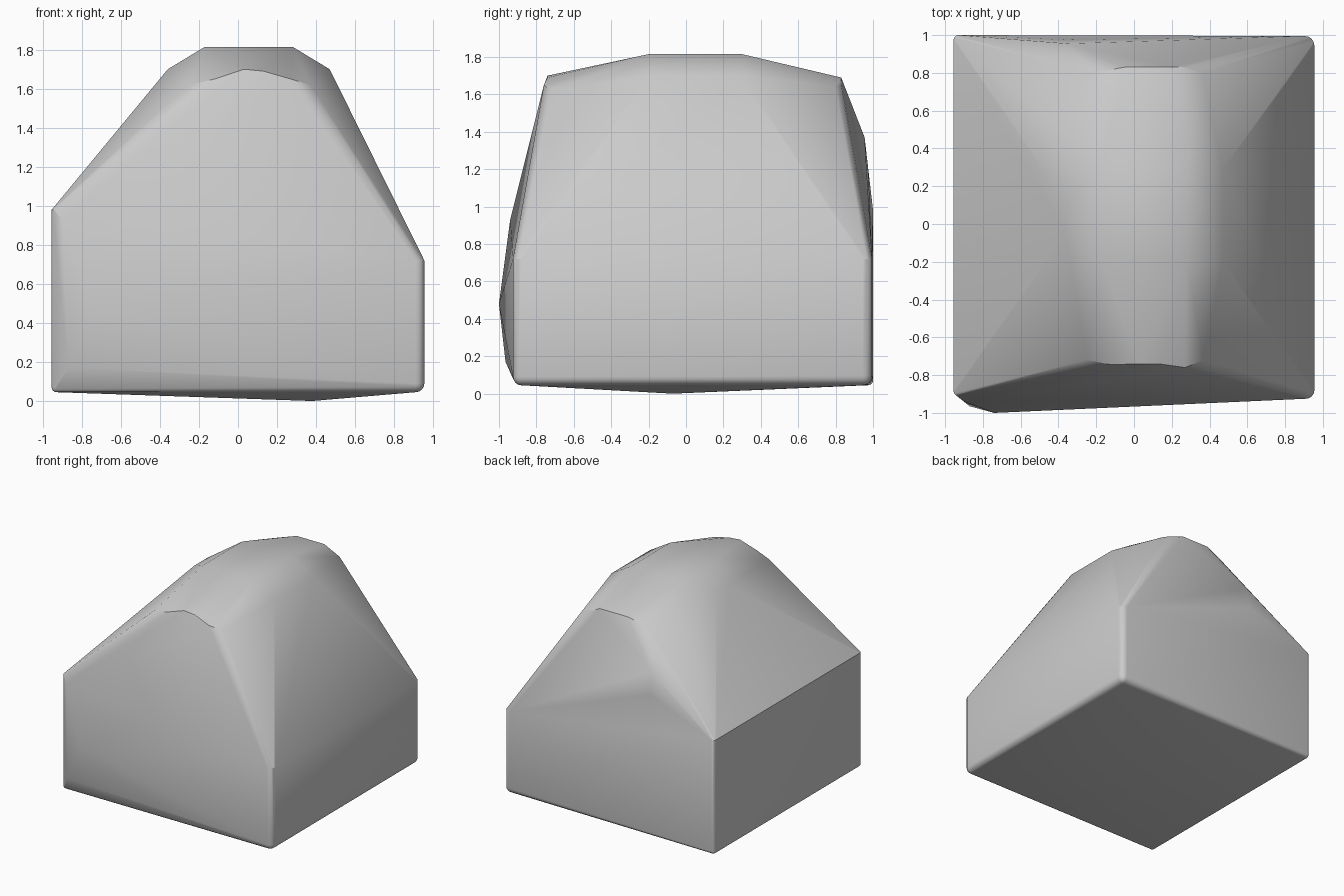
import bpy, bmesh
from math import sin, cos, pi

if "Cube" in bpy.data.objects:
    bpy.data.objects.remove(bpy.data.objects["Cube"])

stone = bpy.data.materials.new("stone_grey")
stone.use_nodes = True
stone.diffuse_color = (0.6, 0.6, 0.6, 1)
stone.node_tree.nodes["Principled BSDF"].inputs["Base Color"].default_value = (0.6, 0.6, 0.6, 1)

bm = bmesh.new()


def rounded_corner(x, y, top, r, steps=4):
    """Upright corner post with a rounded foot and a rounded outer edge."""
    sx, sy = (1 if x > 0 else -1), (1 if y > 0 else -1)
    cx, cy = x - sx * r, y - sy * r
    for i in range(steps + 1):
        a = i / steps * pi / 2
        px, py = sx * r * cos(a), sy * r * sin(a)
        bm.verts.new((cx + px, cy + py, top))
        for j in range(steps + 1):
            b = j / steps * pi / 2
            bm.verts.new((cx + px * cos(b), cy + py * cos(b), 0.045 + r - r * sin(b)))


# Four lower corners of the block
rounded_corner(0.955, 0.995, 0.72, 0.05)
rounded_corner(0.955, -0.925, 0.72, 0.045)
rounded_corner(-0.955, 1.0, 0.98, 0.025)
rounded_corner(-0.955, -0.91, 0.98, 0.025)

# Shallow point of the underside and bulge of the front
under_and_front = [(0.38, -0.07, 0), (-0.74, -1.0, 0.48),
                   (-0.87, -0.965, 0.17), (-0.9, -0.94, 0.93)]
# Rim along the top of the front face
front_rim = [(-0.25, -0.72, 1.62), (-0.12, -0.745, 1.65), (0.03, -0.74, 1.7),
             (0.13, -0.74, 1.69), (0.27, -0.76, 1.65), (0.37, -0.72, 1.62)]
# Rim along the top of the back face and its chipped corner
back_rim = [(-0.22, 0.8, 1.64), (-0.05, 0.83, 1.69), (0.2, 0.83, 1.69),
            (0.28, 0.83, 1.65), (0.36, 0.8, 1.64),
            (-0.35, 0.955, 1.37), (-0.36, 0.975, 1.19)]
# Crown and its shoulders
crown = [(-0.17, -0.2, 1.815), (-0.17, 0.3, 1.815), (0.28, -0.2, 1.815),
         (0.28, 0.3, 1.815), (0.47, -0.2, 1.7), (0.47, 0.29, 1.7),
         (-0.36, -0.05, 1.7), (-0.36, 0.12, 1.7)]
for point in under_and_front + front_rim + back_rim + crown:
    bm.verts.new(point)

# Wrap all the points in one faceted skin
hull = bmesh.ops.convex_hull(bm, input=bm.verts)
loose = {g for g in hull["geom_interior"] + hull["geom_unused"]
         if isinstance(g, bmesh.types.BMVert)}
bmesh.ops.delete(bm, geom=list(loose), context="VERTS")
bmesh.ops.dissolve_limit(bm, angle_limit=0.01, verts=bm.verts, edges=bm.edges)
bmesh.ops.recalc_face_normals(bm, faces=bm.faces)

mesh = bpy.data.meshes.new("boulder")
bm.to_mesh(mesh)
bm.free()
mesh.materials.append(stone)
boulder = bpy.data.objects.new("boulder", mesh)
bpy.context.collection.objects.link(boulder)

# Soft shading with crisp main edges
bpy.context.view_layer.objects.active = boulder
boulder.select_set(True)
bpy.ops.object.shade_smooth_by_angle(angle=pi / 6)
